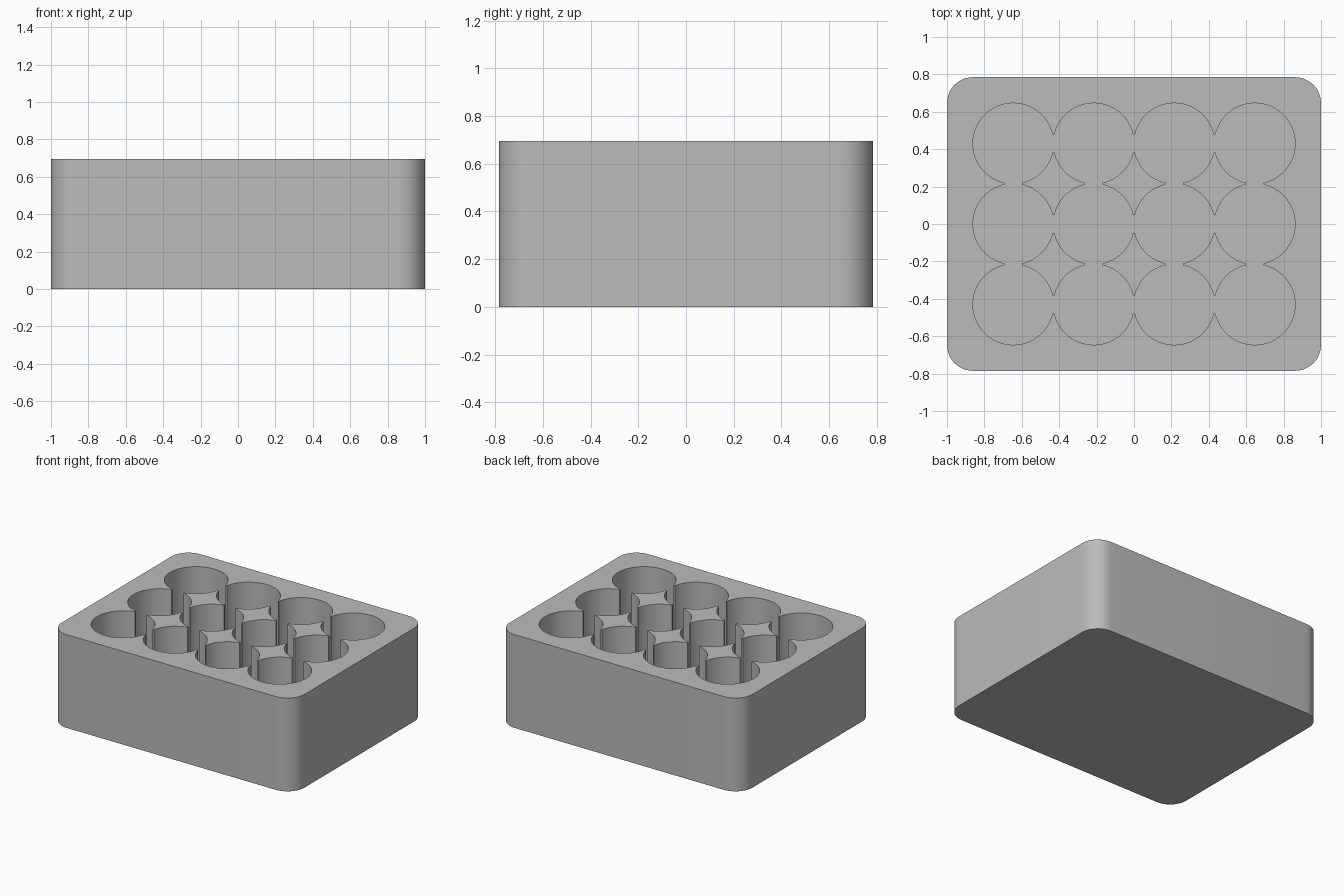
import bpy
import bmesh
from mathutils import Matrix

if "Cube" in bpy.data.objects:
    bpy.data.objects.remove(bpy.data.objects["Cube"], do_unlink=True)

PITCH = 0.4306
RADIUS = PITCH / 2 + 0.0003
WIDTH, DEPTH, HEIGHT = 2.0, 1.57, 0.695
WALL = 0.139
SLOT = 0.095
COLUMNS = [(i - 1.5) * PITCH for i in range(4)]
ROWS = [(j - 1) * PITCH for j in range(3)]
CUT_HEIGHT = HEIGHT
CUT_Z = WALL + CUT_HEIGHT / 2


def add_box(bm, size, centre):
    matrix = Matrix.Translation(centre) @ Matrix.Diagonal((*size, 1))
    return bmesh.ops.create_cube(bm, size=1, matrix=matrix)


def add_cylinder(bm, x, y):
    bmesh.ops.create_cone(bm, cap_ends=True, segments=64, radius1=RADIUS,
                          radius2=RADIUS, depth=CUT_HEIGHT,
                          matrix=Matrix.Translation((x, y, CUT_Z)))


def make_object(name, bm):
    mesh = bpy.data.meshes.new(name)
    bm.to_mesh(mesh)
    bm.free()
    obj = bpy.data.objects.new(name, mesh)
    bpy.context.collection.objects.link(obj)
    return obj


# Solid block with rounded vertical corners
bm = bmesh.new()
add_box(bm, (WIDTH, DEPTH, HEIGHT), (0, 0, HEIGHT / 2))
corners = [e for e in bm.edges
           if abs(e.verts[0].co.z - e.verts[1].co.z) > HEIGHT / 2]
bmesh.ops.bevel(bm, geom=corners, offset=WALL, offset_type='OFFSET',
                segments=12, profile=0.5, affect='EDGES')
holder = make_object("cell_holder", bm)

grey = bpy.data.materials.new("plain grey")
grey.use_nodes = True
colour = (0.5, 0.5, 0.5, 1)
grey.diffuse_color = colour
grey.node_tree.nodes["Principled BSDF"].inputs["Base Color"].default_value = colour
holder.data.materials.append(grey)

# Straight slots joining neighbouring cells
cutters = []
bm = bmesh.new()
for y in ROWS:
    add_box(bm, (3 * PITCH, SLOT, CUT_HEIGHT), (0, y, CUT_Z))
cutters.append(make_object("row_slot_cutter", bm))
bm = bmesh.new()
for x in COLUMNS:
    add_box(bm, (SLOT, 2 * PITCH, CUT_HEIGHT), (x, 0, CUT_Z))
cutters.append(make_object("column_slot_cutter", bm))

# Round cells, cut in two alternating sets so that none touch in a set
for parity in (0, 1):
    bm = bmesh.new()
    for i, x in enumerate(COLUMNS):
        for j, y in enumerate(ROWS):
            if (i + j) % 2 == parity:
                add_cylinder(bm, x, y)
    cutters.append(make_object("round_cell_cutter", bm))

bpy.context.view_layer.objects.active = holder
for cutter in cutters:
    cutter.hide_render = True
    cut = holder.modifiers.new(cutter.name, 'BOOLEAN')
    cut.operation = 'DIFFERENCE'
    cut.solver = 'EXACT'
    cut.object = cutter
    bpy.ops.object.modifier_apply(modifier=cut.name)
for cutter in cutters:
    bpy.data.objects.remove(cutter, do_unlink=True)

# Smooth curved walls, crisp rims
bpy.ops.object.select_all(action='DESELECT')
holder.select_set(True)
bpy.ops.object.shade_smooth_by_angle(angle=0.5)
